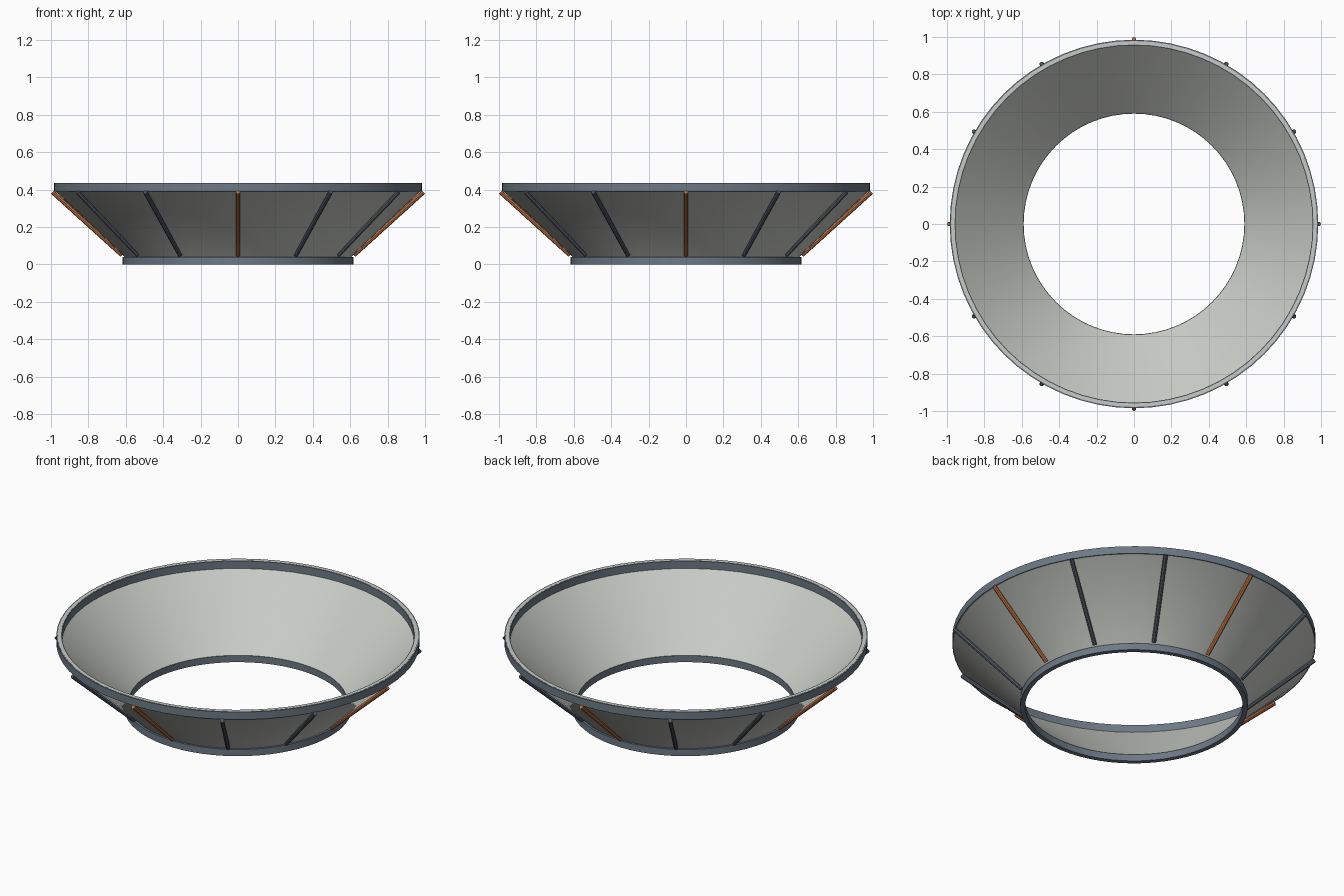
import bpy
import bmesh
import math
from mathutils import Vector

default = bpy.data.objects.get("Cube")
if default:
    bpy.data.objects.remove(default, do_unlink=True)

SEGMENTS = 64
RODS = 12


def material(name, color):
    mat = bpy.data.materials.new(name)
    mat.use_nodes = True
    rgba = (*color, 1)
    mat.diffuse_color = rgba
    mat.node_tree.nodes["Principled BSDF"].inputs["Base Color"].default_value = rgba
    return mat


def finish(name, bm, mat):
    bmesh.ops.recalc_face_normals(bm, faces=bm.faces)
    mesh = bpy.data.meshes.new(name)
    bm.to_mesh(mesh)
    bm.free()
    mesh.materials.append(mat)
    obj = bpy.data.objects.new(name, mesh)
    bpy.context.collection.objects.link(obj)
    bpy.ops.object.select_all(action="DESELECT")
    obj.select_set(True)
    bpy.context.view_layer.objects.active = obj
    bpy.ops.object.shade_smooth_by_angle(angle=math.radians(35))
    return obj


def lathe(name, profile, mat):
    """Revolve a closed (radius, height) profile around z."""
    bm = bmesh.new()
    loops = []
    for i in range(SEGMENTS):
        a = math.tau * i / SEGMENTS
        loops.append([bm.verts.new((r * math.cos(a), r * math.sin(a), z))
                      for r, z in profile])
    n = len(profile)
    for i in range(SEGMENTS):
        here, there = loops[i], loops[(i + 1) % SEGMENTS]
        for j in range(n):
            k = (j + 1) % n
            bm.faces.new((here[j], there[j], there[k], here[k]))
    return finish(name, bm, mat)


def band(name, inner, outer, low, high, mat):
    return lathe(name, [(inner, low), (outer, low), (outer, high), (inner, high)], mat)


def rod(name, start, end, radius, mat):
    bm = bmesh.new()
    axis = end - start
    bmesh.ops.create_cone(bm, cap_ends=True, segments=8, radius1=radius,
                          radius2=radius, depth=axis.length)
    bm.transform(axis.to_track_quat("Z", "Y").to_matrix().to_4x4())
    bmesh.ops.translate(bm, verts=bm.verts, vec=(start + end) / 2)
    return finish(name, bm, mat)


shell_grey = material("light_grey", (0.58, 0.60, 0.56))
slate = material("slate_blue", (0.15, 0.19, 0.235))
dark = material("dark_slate", (0.085, 0.105, 0.13))
orange = material("copper_orange", (0.50, 0.165, 0.055))

# Flared shell with short upright lips inside both rims
lathe("flared_shell", [
    (0.595, 0.001), (0.605, 0.001), (0.605, 0.04), (0.972, 0.388),
    (0.978, 0.39), (0.978, 0.436), (0.96, 0.436), (0.96, 0.395),
    (0.955, 0.39), (0.592, 0.04)], shell_grey)

# Rims
band("bottom_rim", 0.59, 0.617, 0, 0.04, slate)
band("top_rim", 0.955, 0.985, 0.39, 0.435, slate)

# Outer ribs, every third one coloured
for i in range(RODS):
    a = math.tau * i / RODS
    out = Vector((math.cos(a), math.sin(a), 0))
    accent = i % 3 == 0
    rod(f"{'accent' if accent else 'plain'}_rib_{i + 1}",
        out * 0.62 + Vector((0, 0, 0.05)),
        out * 0.991 + Vector((0, 0, 0.386)),
        0.012, orange if accent else dark)
